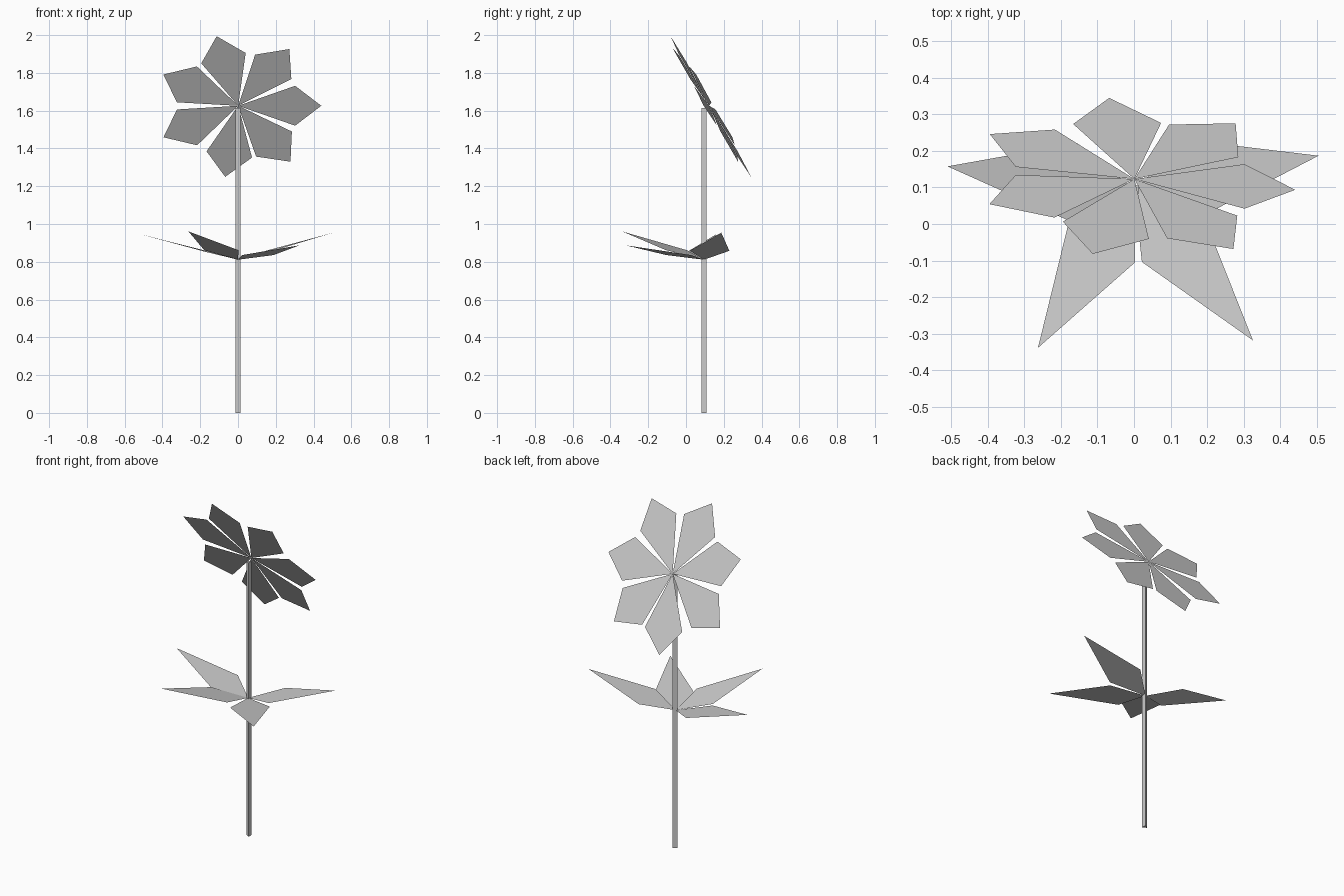
import bpy, math

if "Cube" in bpy.data.objects:
    bpy.data.objects.remove(bpy.data.objects["Cube"])


def make(name, verts, faces):
    me = bpy.data.meshes.new(name)
    me.from_pydata(verts, [], faces)
    ob = bpy.data.objects.new(name, me)
    bpy.context.collection.objects.link(ob)
    return ob


def kite(name, angle, length, r, half, place):
    """Flat four-cornered blade: base, two shoulders and a tip, in polar form."""
    pts = [(0, 0)]
    for d, rad in ((-half, r), (0, length), (half, r)):
        a = math.radians(angle + d)
        pts.append((rad * math.cos(a), rad * math.sin(a)))
    return make(name, [place(u, v) for u, v in pts], [(0, 1, 2, 3)])


# three-sided stem, in a lower and an upper piece
section = [(-0.012, 0.095), (0.012, 0.0815), (0.012, 0.1085)]
for name, z0, z1 in (("lower_stem", 0.0, 0.81), ("upper_stem", 0.81, 1.615)):
    verts = [(x, y, z) for z in (z0, z1) for x, y in section]
    faces = [(i, (i + 1) % 3, (i + 1) % 3 + 3, i + 3) for i in range(3)]
    make(name, verts, faces + [(2, 1, 0), (3, 4, 5)])


# seven petals on one tilted plane
def on_flower(u, v):
    dz = v * math.cos(math.radians(30))
    return (u + 0.001, 0.123 - 0.067 * u - 0.577 * dz, 1.626 + dz)


for i, a in enumerate((0, 52, 105, 154.3, 206, 261, 309)):
    kite(f"petal_{i + 1}", a, 0.44, 0.325, 22, on_flower)

# four leaves rising outward from the middle of the stem: angle, length, rise
for i, (a, length, rise) in enumerate(((173, 0.514, 0.133), (238.8, 0.507, 0.15),
                                       (308.2, 0.526, 0.076), (10.3, 0.513, 0.143))):
    ca, sa = math.cos(math.radians(a)), math.sin(math.radians(a))

    def on_leaf(u, v):
        along = (u * ca + v * sa) / length
        return (u, 0.095 + v, 0.811 + rise * along)

    kite(f"leaf_{i + 1}", a, length, 0.2, 32, on_leaf)
